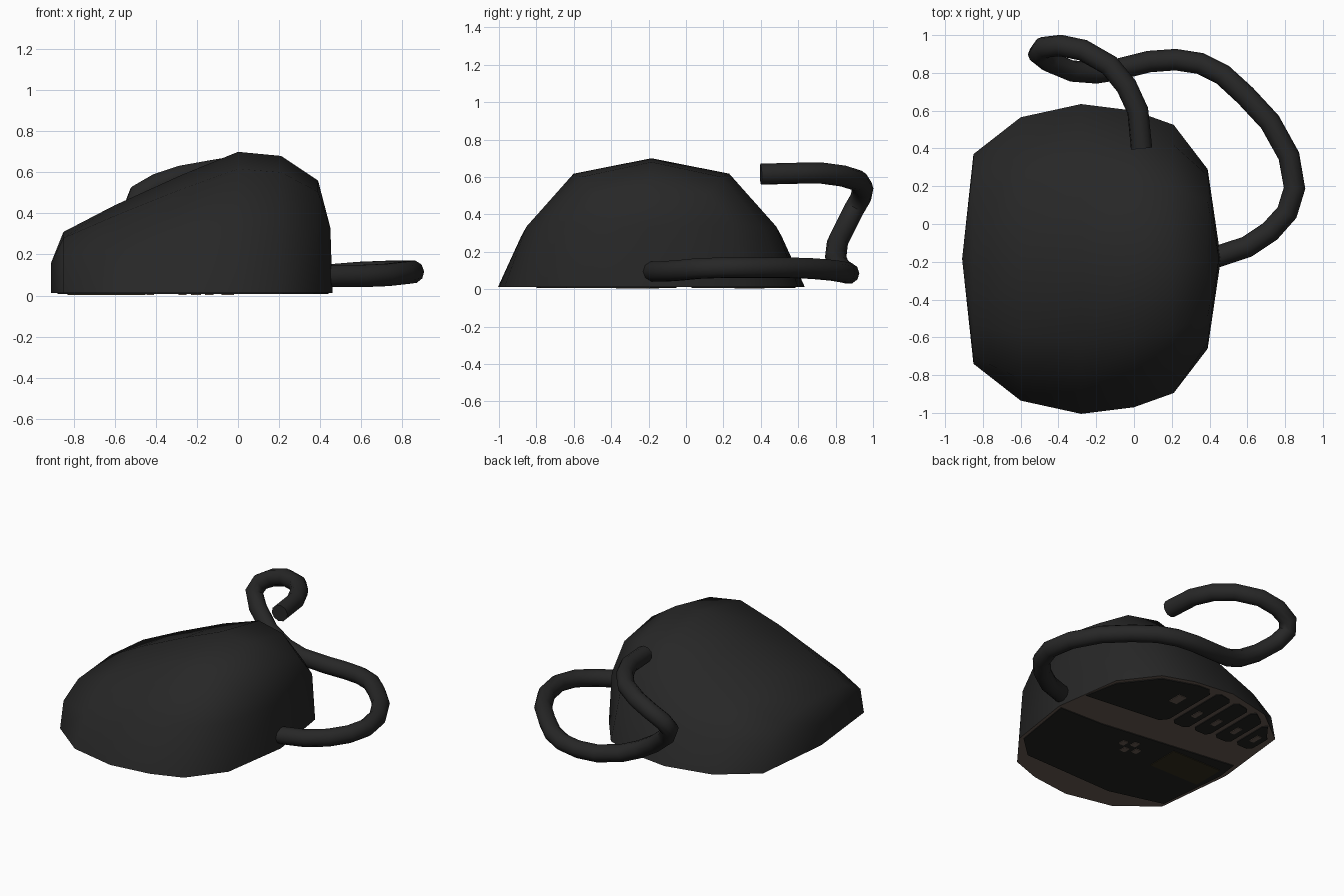
import bpy, bmesh, math

if "Cube" in bpy.data.objects:
    bpy.data.objects.remove(bpy.data.objects["Cube"])

def material(name, r, g, b):
    m = bpy.data.materials.new(name)
    m.diffuse_color = (r, g, b, 1)
    m.use_nodes = True
    m.node_tree.nodes["Principled BSDF"].inputs["Base Color"].default_value = m.diffuse_color
    return m

CHARCOAL = material("charcoal", 0.020, 0.020, 0.020)
BROWN = material("dark_brown", 0.140, 0.107, 0.084)
BLACK = material("black", 0.016, 0.016, 0.015)
OLIVE = material("dark_olive", 0.032, 0.026, 0.012)

def finish(name, bm, *mats):
    bmesh.ops.recalc_face_normals(bm, faces=bm.faces)
    me = bpy.data.meshes.new(name)
    bm.to_mesh(me)
    bm.free()
    for m in mats:
        me.materials.append(m)
    ob = bpy.data.objects.new(name, me)
    bpy.context.collection.objects.link(ob)
    return ob

def smooth(ob, angle):
    bpy.ops.object.select_all(action='DESELECT')
    ob.select_set(True)
    bpy.context.view_layer.objects.active = ob
    bpy.ops.object.shade_smooth_by_angle(angle=math.radians(angle))

# Shell: arched sections along x, symmetric about y = CY
CY, BASE = -0.185, 0.012
ROUND = [(1, 0), (0.85, 0.47), (0.53, 0.88), (0, 1)]
BOXY = [(1, 0), (0.93, 0.6), (0.64, 0.9), (0, 1)]
stations = [  # x, half width, height, section
    (-0.85, 0.555, 0.31, BOXY), (-0.60, 0.75, 0.44, ROUND), (-0.28, 0.82, 0.585, ROUND),
    (0.0, 0.785, 0.70, ROUND), (0.21, 0.71, 0.68, ROUND), (0.39, 0.475, 0.56, BOXY)]
bm = bmesh.new()
rings = []
for x, w, h, section in stations:
    half = [(-w * u, BASE + (h - BASE) * v) for u, v in section]
    full = half + [(-y, z) for y, z in half[-2::-1]]
    rings.append([bm.verts.new((x, CY + y, z)) for y, z in full])
for a, b in zip(rings, rings[1:]):
    for i in range(len(a) - 1):
        bm.faces.new((a[i], a[i + 1], b[i + 1], b[i]))
# Bulged ends
feet = []
for ring, foot_x, mid_x, mid_z in ((rings[0], -0.91, -0.91, 0.16), (rings[-1], 0.46, 0.45, 0.33)):
    foot = bm.verts.new((foot_x, CY, BASE))
    mid = bm.verts.new((mid_x, CY, mid_z))
    loop = ring + [foot]
    for i in range(len(loop)):
        bm.faces.new((loop[i], loop[(i + 1) % len(loop)], mid))
    feet.append(foot)
# Flat underside
under = bm.faces.new([feet[0]] + [r[0] for r in rings] + [feet[1]] + [r[-1] for r in rings[::-1]])
under.material_index = 1
smooth(finish("shell", bm, CHARCOAL, BROWN), 80)

# Cord: a bevelled path that curls up behind the shell
path = [(0.42, -0.18, 0.095), (0.60, -0.12, 0.095), (0.72, -0.04, 0.10), (0.81, 0.06, 0.11),
        (0.85, 0.19, 0.115), (0.82, 0.36, 0.115), (0.72, 0.54, 0.115), (0.59, 0.68, 0.11),
        (0.47, 0.79, 0.10), (0.35, 0.85, 0.09), (0.22, 0.87, 0.085), (0.08, 0.86, 0.09),
        (-0.08, 0.82, 0.12), (-0.20, 0.80, 0.17), (-0.33, 0.81, 0.25), (-0.45, 0.86, 0.35),
        (-0.505, 0.90, 0.43), (-0.48, 0.935, 0.49), (-0.39, 0.945, 0.54), (-0.27, 0.92, 0.58),
        (-0.13, 0.84, 0.605), (-0.04, 0.73, 0.62), (0.02, 0.60, 0.62), (0.04, 0.40, 0.615)]
cu = bpy.data.curves.new("cord", 'CURVE')
cu.dimensions = '3D'
cu.bevel_depth = 0.057
cu.bevel_resolution = 3
cu.use_fill_caps = True
sp = cu.splines.new('POLY')
sp.points.add(len(path) - 1)
for p, co in zip(sp.points, path):
    p.co = (*co, 1)
cu.materials.append(CHARCOAL)
cord = bpy.data.objects.new("cord", cu)
bpy.context.collection.objects.link(cord)
bpy.context.view_layer.objects.active = cord
bpy.ops.object.select_all(action='DESELECT')
cord.select_set(True)
bpy.ops.object.convert(target='MESH')
smooth(bpy.context.view_layer.objects.active, 50)

# Thin plates on the underside
def plate(name, pts, mat, z0=0.007, z1=0.013):
    bm = bmesh.new()
    f = bm.faces.new([bm.verts.new((x, y, z0)) for x, y in pts])
    ext = bmesh.ops.extrude_face_region(bm, geom=[f])
    for v in ext["geom"]:
        if isinstance(v, bmesh.types.BMVert):
            v.co.z = z1
    return finish(name, bm, mat)

def mark(name, x, y, w, h, mat):
    plate(name, [(x - w / 2, y - h / 2), (x + w / 2, y - h / 2),
                 (x + w / 2, y + h / 2), (x - w / 2, y + h / 2)], mat, 0.003, 0.008)

plate("large_panel", [(0.44, -0.19), (0.37, -0.64), (0.22, -0.78), (-0.46, -0.80),
                      (-0.83, -0.70), (-0.88, -0.20), (-0.86, -0.05), (0.12, -0.18)], BLACK)
plate("small_panel", [(0.42, 0.03), (0.37, 0.27), (0.19, 0.50), (-0.04, 0.58),
                      (-0.13, 0.585), (-0.17, 0.54), (-0.17, 0.14), (-0.13, 0.09)], BLACK)
# Row of key plates with clipped corners, outer ends following the outline
def rim(x):
    return 0.585 - 0.12 * (-0.2 - x) if x > -0.6 else 0.535 - 0.8 * (-0.6 - x)
for i in range(4):
    x1 = -0.205 - 0.16 * i
    x0, c = x1 - 0.125, 0.025
    low = 0.10 - 0.10 * x1
    plate(f"key_plate_{i + 1}", [(x1, low + c), (x1, rim(x1) - c), (x1 - c, rim(x1)),
                                 (x0 + c, rim(x0)), (x0, rim(x0) - c), (x0, low + c),
                                 (x0 + c, low), (x1 - c, low)], BLACK)
    mark(f"key_mark_{i + 1}", (x0 + x1) / 2, 0.30, 0.035, 0.08, BROWN)
# Olive window and small marks
mark("olive_window", -0.64, -0.26, 0.38, 0.23, OLIVE)
for i, (x, y) in enumerate([(-0.14, -0.27), (-0.21, -0.24), (-0.20, -0.33), (-0.27, -0.30)]):
    mark(f"panel_mark_{i + 1}", x, y, 0.04, 0.05, BROWN)
mark("small_panel_mark", -0.05, 0.37, 0.06, 0.10, BROWN)
